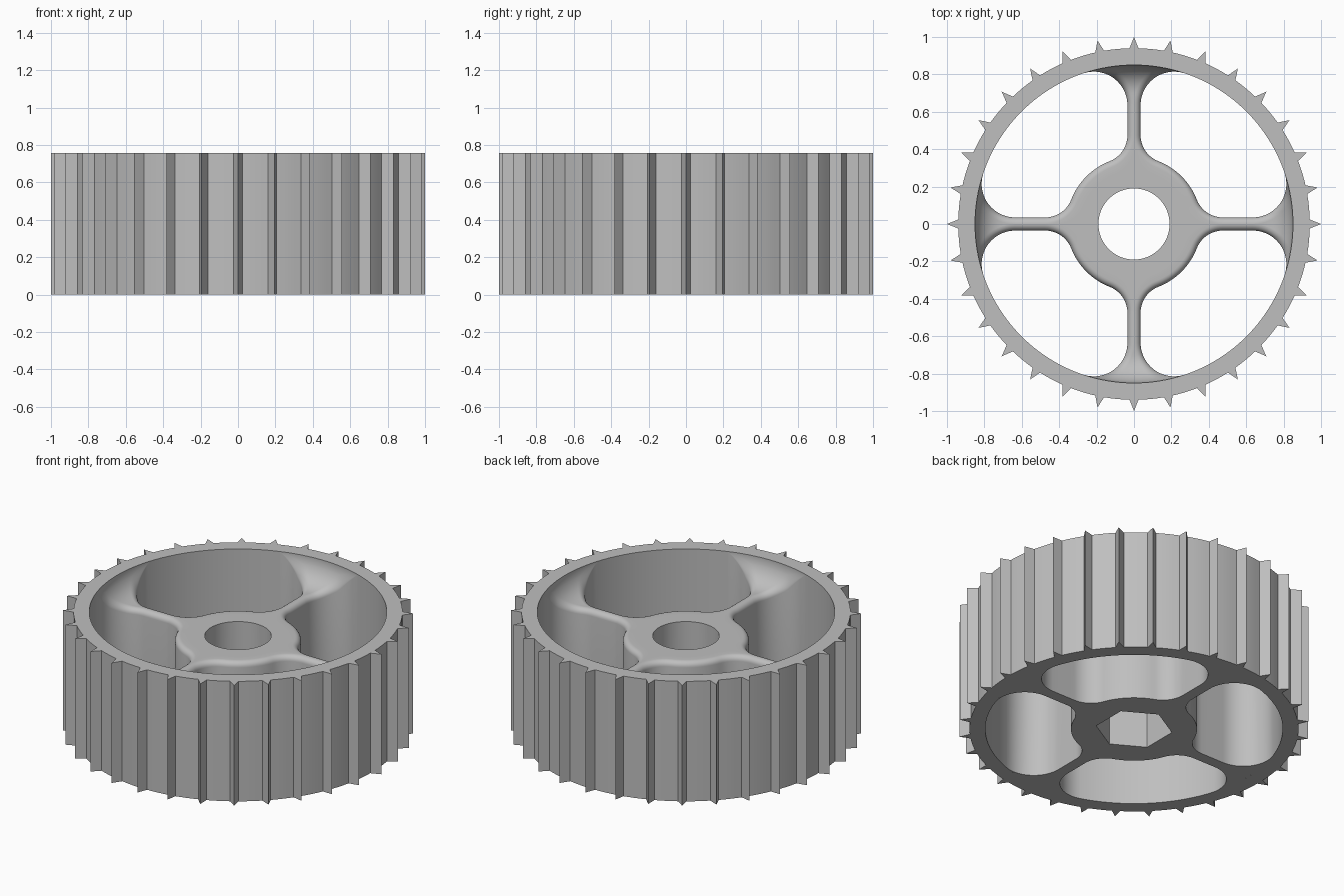
import bpy, bmesh, math
from mathutils import Vector

if "Cube" in bpy.data.objects:
    bpy.data.objects.remove(bpy.data.objects["Cube"])

HEIGHT, WEB = 0.757, 0.607          # rim top, hub and spoke top
TIP, OUTER, INNER = 1.0, 0.94, 0.85  # tooth tip, rim outside, rim inside
HUB, BORE, HALF = 0.36, 0.19, 0.035  # hub, axle hole, half spoke width
RIM_FILLET, HUB_FILLET, TOP_FILLET, EDGE = 0.18, 0.15, HEIGHT - WEB, 0.034

grey = bpy.data.materials.new("plain grey")
grey.use_nodes = True
colour = (0.52, 0.52, 0.52, 1)
grey.diffuse_color = colour
grey.node_tree.nodes["Principled BSDF"].inputs["Base Color"].default_value = colour


def make_object(name, bm):
    bmesh.ops.remove_doubles(bm, verts=bm.verts, dist=1e-5)
    bmesh.ops.recalc_face_normals(bm, faces=bm.faces)
    mesh = bpy.data.meshes.new(name)
    bm.to_mesh(mesh)
    bm.free()
    obj = bpy.data.objects.new(name, mesh)
    bpy.context.collection.objects.link(obj)
    mesh.materials.append(grey)
    return obj


def activate(obj):
    bpy.ops.object.select_all(action='DESELECT')
    obj.select_set(True)
    bpy.context.view_layer.objects.active = obj


def smooth(obj):
    activate(obj)
    bpy.ops.object.shade_smooth_by_angle(angle=math.radians(28))


def polar(radius, angle):
    """Point at an angle measured from the +y spoke axis."""
    return Vector((radius * math.sin(angle), radius * math.cos(angle)))


def skin(bm, grid_a, grid_b):
    """Join two rows of points with quads."""
    a = [bm.verts.new(p) for p in grid_a]
    b = [bm.verts.new(p) for p in grid_b]
    for i in range(len(a) - 1):
        bm.faces.new((a[i], a[i + 1], b[i + 1], b[i]))


# Toothed rim
TEETH = 32
pitch = math.tau / TEETH
base = math.asin(0.024 / OUTER)
outer, inner = [], []
for t in range(TEETH):
    steps = [(-base, OUTER), (0, TIP), (base, OUTER)]
    steps += [(base + (pitch - 2 * base) * k / 4, OUTER) for k in (1, 2, 3)]
    for angle, radius in steps:
        outer.append(polar(radius, t * pitch + angle))
        inner.append(polar(INNER, t * pitch + angle))
outer.append(outer[0])
inner.append(inner[0])
bm = bmesh.new()
loops = [[p.to_3d() + Vector((0, 0, z)) for p in loop]
         for loop, z in ((outer, 0), (outer, HEIGHT), (inner, HEIGHT), (inner, 0))]
for k in range(4):
    skin(bm, loops[k], loops[(k + 1) % 4])
smooth(make_object("toothed_rim", bm))


# Outline of half a spoke with its fillets: (point, direction into the solid, on hub)
def half_outline():
    rows = []
    cx = HALF + RIM_FILLET
    c = Vector((cx, math.sqrt((INNER - RIM_FILLET) ** 2 - cx ** 2)))
    start = math.atan2(c.y, c.x)
    for k in range(25):
        a = start + (math.pi - start) * k / 24
        n = Vector((math.cos(a), math.sin(a)))
        rows.append((c + n * RIM_FILLET, n, False))
    hx = HALF + HUB_FILLET
    h = Vector((hx, math.sqrt((HUB + HUB_FILLET) ** 2 - hx ** 2)))
    for k in range(1, 5):
        y = c.y + (h.y - c.y) * k / 4
        rows.append((Vector((HALF, y)), Vector((-1, 0)), False))
    end = math.atan2(-h.y, -h.x) + math.tau
    for k in range(1, 15):
        a = math.pi + (end - math.pi) * k / 14
        n = Vector((math.cos(a), math.sin(a)))
        rows.append((h + n * HUB_FILLET, n, True))
    first = math.atan2(h.x, h.y)
    for k in range(1, 9):
        p = polar(HUB, first + (math.pi / 4 - first) * k / 8)
        rows.append((p, -p.normalized(), True))
    return rows


def top_height(radius):
    """Flat web that sweeps up into the rim wall."""
    run = min(max(radius - (INNER - TOP_FILLET), 0), TOP_FILLET)
    return HEIGHT - math.sqrt(max(TOP_FILLET ** 2 - run ** 2, 0))


def cross_row(p, n, on_hub):
    """Points from the rounded edge to the spoke axis or hub centre."""
    edge = min(EDGE, max(0, (INNER - p.length) * 0.9))
    row = []
    for k in range(7):
        a = math.pi / 2 * k / 6
        q = p + n * edge * (1 - math.cos(a))
        row.append((q.x, q.y, top_height(q.length) - edge * (1 - math.sin(a))))
    angle = math.atan2(q.x, q.y)
    for k in range(1, 9):
        f = 1 - k / 8
        s = q * f if on_hub else polar(q.length, angle * f)
        row.append((s.x, s.y, top_height(s.length)))
    return row


# Four spokes and hub as one solid
tops = [cross_row(*r) for r in half_outline()]
bottoms = [[(x, y, 0) for x, y, z in row] for row in tops]
bm = bmesh.new()
for turn in range(4):
    ca, sa = ((1, 0), (0, 1), (-1, 0), (0, -1))[turn]
    for side in (1, -1):
        def place(row):
            return [(side * x * ca - y * sa, side * x * sa + y * ca, z) for x, y, z in row]
        for sheet in (tops, bottoms):
            for a, b in zip(sheet, sheet[1:]):
                skin(bm, place(a), place(b))
        skin(bm, place([r[0] for r in tops]), place([r[0] for r in bottoms]))
        skin(bm, place(tops[0]), place(bottoms[0]))
hub = make_object("hub_and_spokes", bm)

# Axle hole: round above, six-sided below
SPLIT = 0.3
for name, sides, radius, low, high in (
        ("round_cutter", 96, BORE, SPLIT, 1.0),
        ("hex_cutter", 6, BORE / math.cos(math.pi / 6), -0.2, SPLIT)):
    bm = bmesh.new()
    ring = [polar(radius, math.tau * k / sides) for k in range(sides)]
    face = bm.faces.new([bm.verts.new((p.x, p.y, low)) for p in ring])
    made = bmesh.ops.extrude_face_region(bm, geom=[face])["geom"]
    bmesh.ops.translate(bm, vec=(0, 0, high - low),
                        verts=[v for v in made if isinstance(v, bmesh.types.BMVert)])
    cutter = make_object(name, bm)
    cutter.hide_render = True
    activate(hub)
    cut = hub.modifiers.new(name, 'BOOLEAN')
    cut.operation, cut.solver, cut.object = 'DIFFERENCE', 'EXACT', cutter
    bpy.ops.object.modifier_apply(modifier=cut.name)
    bpy.data.objects.remove(cutter)
smooth(hub)
